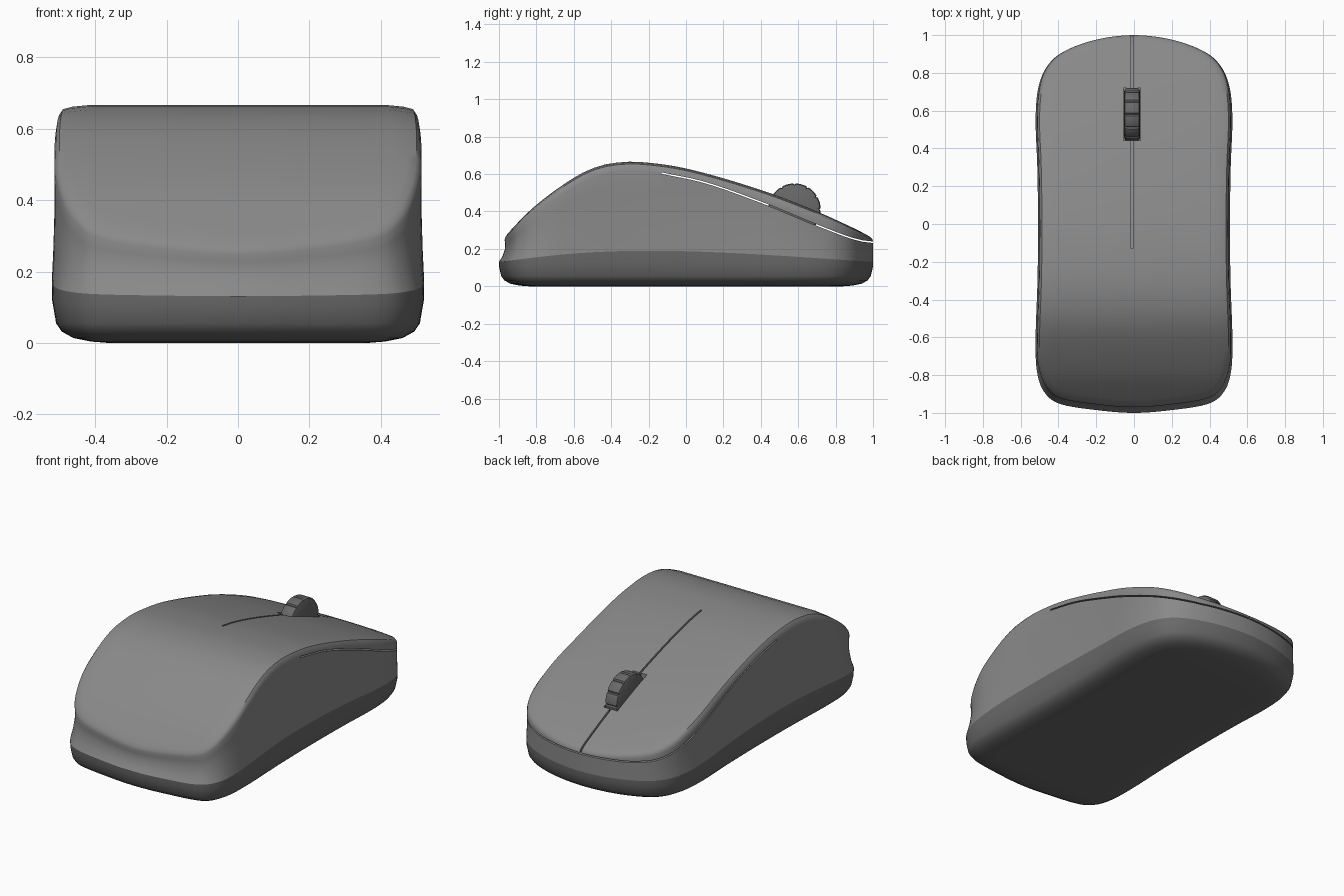
import bpy, bmesh, math

if "Cube" in bpy.data.objects:
    bpy.data.objects.remove(bpy.data.objects["Cube"])

OUTLINE = [(0, 1.0), (0.2, 0.976), (0.37, 0.914), (0.46, 0.835), (0.507, 0.72), (0.521, 0.55),
           (0.512, 0.3), (0.508, 0), (0.511, -0.3), (0.521, -0.6), (0.514, -0.78),
           (0.475, -0.89), (0.39, -0.953), (0.2, -0.985), (0, -1.0)]
TOP = [(-1.05, 0.19), (-0.97, 0.27), (-0.8, 0.435), (-0.6, 0.58), (-0.48, 0.638), (-0.38, 0.66),
       (-0.25, 0.665), (0, 0.63), (0.4, 0.515), (0.7, 0.4), (1.0, 0.262), (1.1, 0.215)]
CREASE = [(-1.05, 0.125), (-0.6, 0.175), (-0.2, 0.19), (0.3, 0.175), (1.05, 0.127)]
SLIT = [(-0.13, 0.605), (0.1, 0.555), (0.42, 0.442), (0.7, 0.327), (0.93, 0.245), (1.1, 0.232)]


def curve(pts, y):
    """Smooth interpolation of z over y."""
    n = len(pts)
    i = max(k for k in range(n - 1) if k == 0 or pts[k][0] <= y)

    def slope(k):
        a, b = pts[max(k - 1, 0)], pts[min(k + 1, n - 1)]
        return (b[1] - a[1]) / (b[0] - a[0])
    (y0, z0), (y1, z1) = pts[i], pts[i + 1]
    h = y1 - y0
    t = min(max((y - y0) / h, 0), 1)
    return ((2*t**3 - 3*t**2 + 1) * z0 + (t**3 - 2*t**2 + t) * h * slope(i)
            + (3*t**2 - 2*t**3) * z1 + (t**3 - t**2) * h * slope(i + 1))


def plan_loop(steps=5):
    """Closed plan outline with inward normals."""
    c = OUTLINE + [(-x, y) for x, y in OUTLINE[-2:0:-1]]
    n, out = len(c), []
    for i in range(n):
        p = [c[(i + k) % n] for k in (-1, 0, 1, 2)]
        for s in range(steps):
            t = s / steps
            out.append(tuple(0.5 * (2*b + (q - a)*t + (2*a - 5*b + 4*q - d)*t*t
                                    + (3*b - a - 3*q + d)*t**3) for a, b, q, d in zip(*p)))
    res, m = [], len(out)
    for i, (x, y) in enumerate(out):
        dx, dy = out[(i + 1) % m][0] - out[i - 1][0], out[(i + 1) % m][1] - out[i - 1][1]
        l = math.hypot(dx, dy)
        res.append((x, y, dy / l, -dx / l))
    return res


def finish(name, bm):
    bmesh.ops.recalc_face_normals(bm, faces=bm.faces)
    me = bpy.data.meshes.new(name)
    bm.to_mesh(me)
    bm.free()
    ob = bpy.data.objects.new(name, me)
    bpy.context.collection.objects.link(ob)
    return ob


def smooth(ob, angle, grey):
    """Smooth shading and a grey plastic material."""
    bpy.ops.object.select_all(action='DESELECT')
    ob.select_set(True)
    bpy.context.view_layer.objects.active = ob
    bpy.ops.object.shade_smooth_by_angle(angle=math.radians(angle))
    mat = bpy.data.materials.new(ob.name + "_plastic")
    mat.diffuse_color = (grey, grey, grey, 1)
    mat.use_nodes = True
    mat.node_tree.nodes["Principled BSDF"].inputs["Base Color"].default_value = mat.diffuse_color
    ob.data.materials.clear()
    ob.data.materials.append(mat)


def cap(bm, r):
    """Close a ring with strips joining mirrored vertices."""
    n = len(r)
    for i in range(n // 2):
        f = [r[i], r[i + 1], r[(n - i - 1) % n], r[(n - i) % n]]
        bm.faces.new(list(dict.fromkeys(f)))


def skin(bm, loops):
    for a, b in zip(loops, loops[1:]):
        for i in range(len(a)):
            j = (i + 1) % len(a)
            bm.faces.new((a[i], a[j], b[j], b[i]))


def loft(name, rings, caps):
    """Stack of rings: each gives (inset, z) functions of y."""
    bm, loops = bmesh.new(), []
    for inset, height in rings:
        loop = []
        for x, y, nx, ny in PLAN:
            d = inset(y)
            yy = y + ny * d
            loop.append(bm.verts.new((x + nx * d, yy, height(yy))))
        loops.append(loop)
    skin(bm, loops)
    for k in caps:
        cap(bm, loops[k])
    return finish(name, bm)


def prism(name, yz, x0, x1):
    bm = bmesh.new()
    loops = [[bm.verts.new((x, y, z)) for y, z in yz] for x in (x0, x1)]
    skin(bm, loops)
    for l in loops:
        bm.faces.new(l)
    return finish(name, bm)


def clamp(v):
    return min(max(v, 0), 1)


PLAN = plan_loop()
top = lambda y: curve(TOP, y)
crease = lambda y: curve(CREASE, y)
wall = lambda y: 0.007 + 0.023 * clamp((-y - 0.7) / 0.25) - 0.007 * clamp((y - 0.7) / 0.25)
soft = lambda y: 1 - 0.55 * clamp((abs(y) - 0.6) / 0.35)

# Base: darker rounded lower tray below the crease line
base_rings = [(lambda y: 0, crease), (lambda y: 0.001, lambda y: 0.55 * crease(y) + 0.03)]
for d, z in [(0.012, 0.055), (0.028, 0.032), (0.06, 0.014), (0.11, 0.004), (0.16, 0)]:
    base_rings.append((lambda y, d=d: d, lambda y, z=z: z))
smooth(loft("base", base_rings, [-1]), 40, 0.14)

# Upper shell: slightly hollow walls, rounded rim, arched top
shell_rings = []
for f, w in [(0, 0), (0.25, 0.6), (0.55, 1.05), (0.8, 1.1), (1, 1)]:
    shell_rings.append((lambda y, w=w: w * wall(y),
                        lambda y, f=f: crease(y) + f * (top(y) - 0.05 * soft(y) - crease(y))))
for d, drop in [(0.004, 0.027), (0.014, 0.012), (0.04, 0.005), (0.09, 0)]:
    shell_rings.append((lambda y, d=d: d + wall(y),
                        lambda y, drop=drop: top(y) - drop * soft(y)))
shell = loft("upper_shell", shell_rings, [0, -1])

# Cutters: slit under the buttons, split between the buttons, wheel well
ys = [-0.13 + 1.23 * i / 24 for i in range(25)]
line = [(y, curve(SLIT, y)) for y in ys]
cutters = [
    prism("slit_cutter", [(y, z - 0.004) for y, z in line] + [(y, z + 0.004) for y, z in line[::-1]], -0.7, 0.7),
    prism("split_cutter", line + [(1.1, 0.9), (-0.13, 0.9)], -0.015, -0.005),
    prism("well_cutter", [(0.443, 0.25), (0.72, 0.25), (0.72, 0.9), (0.443, 0.9)], -0.055, 0.035),
]
bpy.context.view_layer.objects.active = shell
for c in cutters:
    m = shell.modifiers.new(c.name, 'BOOLEAN')
    m.operation, m.solver, m.object = 'DIFFERENCE', 'EXACT', c
    bpy.ops.object.modifier_apply(modifier=m.name)
    bpy.data.objects.remove(c)
smooth(shell, 35, 0.25)

# Scroll wheel with narrow cross grooves
bm, loops, N = bmesh.new(), [], 120
for x, dr in [(-0.043, 0.02), (-0.037, 0.005), (-0.028, 0), (0.028, 0), (0.037, 0.005), (0.043, 0.02)]:
    loop = []
    for i in range(N):
        a = 2 * math.pi * i / N
        r = 0.14 - dr - (0.007 if i % 10 == 0 else 0)
        loop.append(bm.verts.new((x - 0.01, 0.58 + r * math.cos(a), 0.41 + r * math.sin(a))))
    loops.append(loop)
skin(bm, loops)
bm.faces.new(loops[0])
bm.faces.new(loops[-1])
smooth(finish("scroll_wheel", bm), 35, 0.14)
